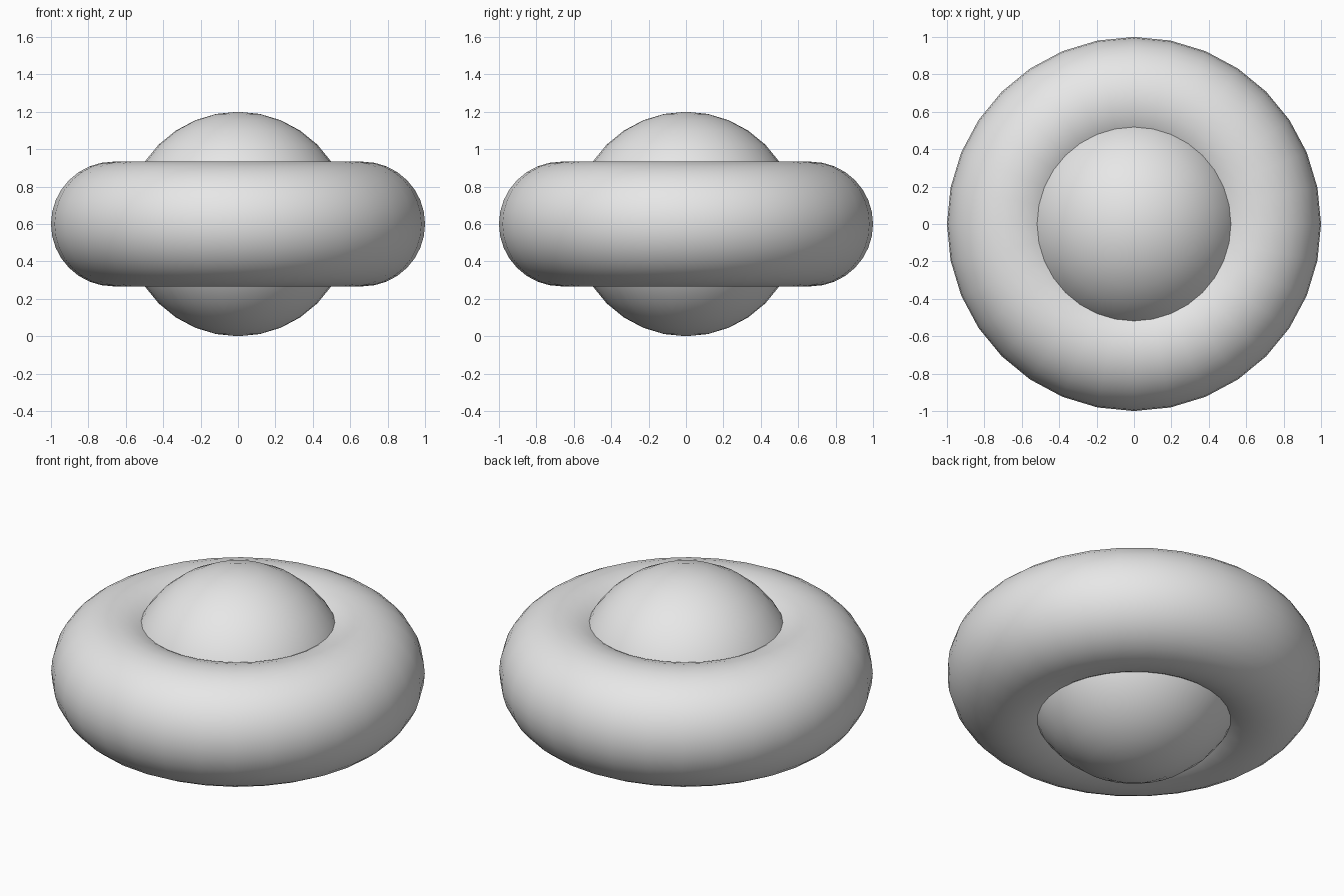
import bpy
import math

cube = bpy.data.objects.get("Cube")
if cube:
    bpy.data.objects.remove(cube, do_unlink=True)

CENTRE = (0, 0, 0.6)

# Single light grey material
grey = bpy.data.materials.new("light_grey")
grey.use_nodes = True
colour = (0.8, 0.8, 0.8, 1)
grey.diffuse_color = colour
grey.node_tree.nodes["Principled BSDF"].inputs["Base Color"].default_value = colour


def finish(name):
    """Name, colour and smooth the newly added primitive."""
    obj = bpy.context.object
    obj.name = obj.data.name = name
    obj.data.materials.append(grey)
    bpy.ops.object.shade_smooth_by_angle(angle=math.radians(40))
    return obj


# Ball in the middle
bpy.ops.mesh.primitive_uv_sphere_add(segments=32, ring_count=16, radius=0.6, location=CENTRE)
finish("ball")

# Thick ring around the ball
bpy.ops.mesh.primitive_torus_add(major_segments=32, minor_segments=32,
                                 major_radius=2 / 3, minor_radius=1 / 3, location=CENTRE)
finish("ring")
